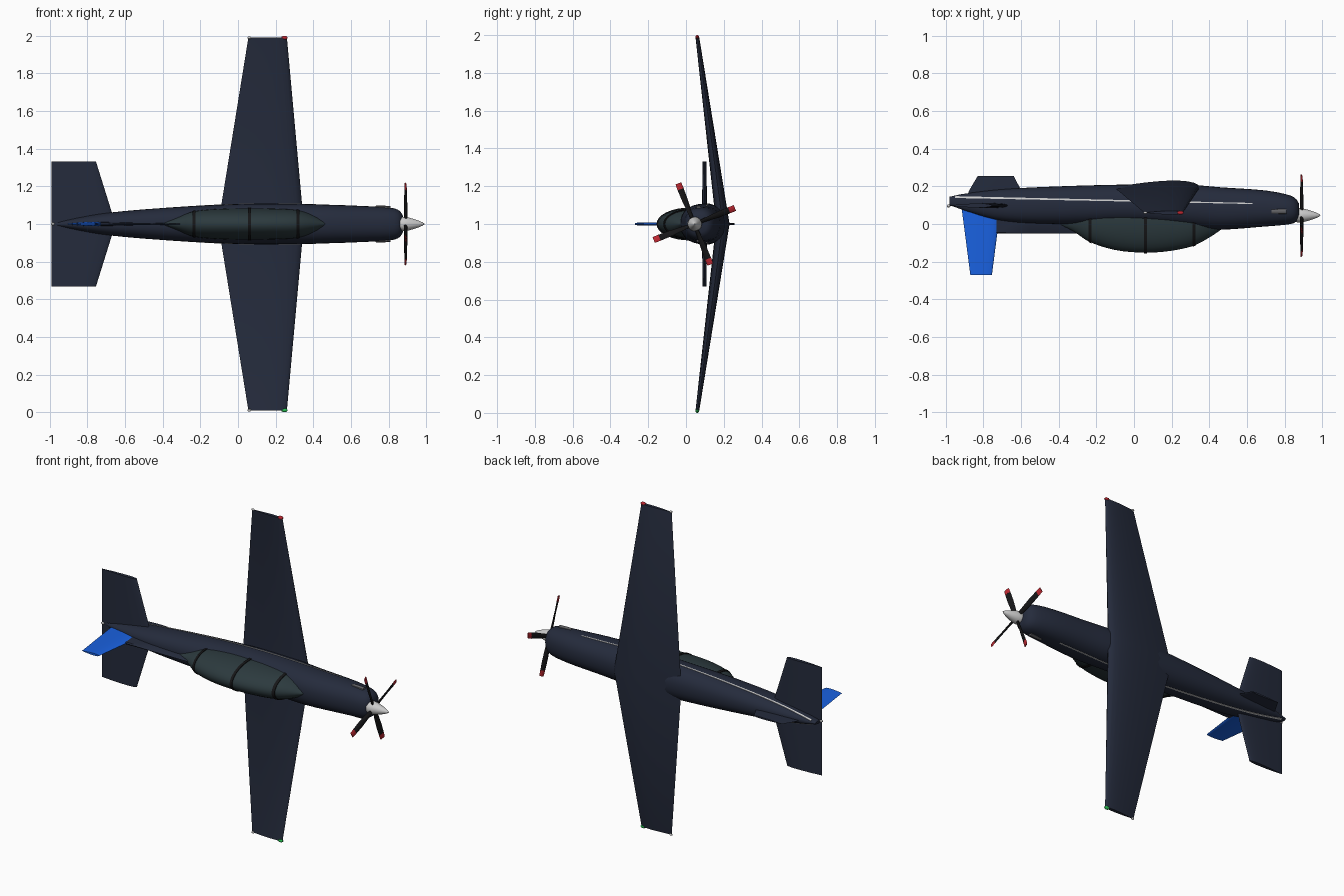
import bpy, bmesh, math
from mathutils import Vector

if "Cube" in bpy.data.objects:
    bpy.data.objects.remove(bpy.data.objects["Cube"])


def material(name, *rgb):
    m = bpy.data.materials.new(name)
    m.diffuse_color = (*rgb, 1)
    m.use_nodes = True
    m.node_tree.nodes["Principled BSDF"].inputs["Base Color"].default_value = m.diffuse_color
    return m


NAVY = material("navy", 0.018, 0.024, 0.045)
GLASS = material("glass", 0.025, 0.042, 0.048)
BLACK = material("black", 0.008, 0.008, 0.009)
BLUE = material("blue", 0.01, 0.12, 0.75)
RED = material("red", 0.5, 0.02, 0.03)
GREEN = material("green", 0.02, 0.5, 0.08)
WHITE = material("white", 0.75, 0.75, 0.75)
STEEL = material("steel", 0.12, 0.12, 0.13)


def loft(name, rings, mat, angle=35):
    """Skin a list of equal-length point rings and cap both ends."""
    bm = bmesh.new()
    vs = [[bm.verts.new(p) for p in r] for r in rings]
    n = len(vs[0])
    for a, b in zip(vs, vs[1:]):
        for i in range(n):
            bm.faces.new((a[i], a[(i + 1) % n], b[(i + 1) % n], b[i]))
    bm.faces.new(vs[0])
    bm.faces.new(vs[-1])
    bmesh.ops.recalc_face_normals(bm, faces=bm.faces)
    me = bpy.data.meshes.new(name)
    bm.to_mesh(me)
    bm.free()
    ob = bpy.data.objects.new(name, me)
    bpy.context.collection.objects.link(ob)
    me.materials.append(mat)
    bpy.ops.object.select_all(action='DESELECT')
    ob.select_set(True)
    bpy.context.view_layer.objects.active = ob
    bpy.ops.object.shade_smooth_by_angle(angle=math.radians(angle))
    return ob


def spow(v, p):
    return math.copysign(abs(v) ** p, v)


def oval(x, yc, hy, hz, p=1.0, n=32, zc=1.0):
    return [(x, yc + hy * spow(math.cos(t), p), zc + hz * spow(math.sin(t), p))
            for t in (2 * math.pi * i / n for i in range(n))]


def interp(table, x):
    """Smoothly sample (x, a, b, ...) rows."""
    for i in range(len(table) - 1):
        p, q = table[i], table[i + 1]
        if x <= q[0] or i == len(table) - 2:
            o, r = table[max(i - 1, 0)], table[min(i + 2, len(table) - 1)]
            h = q[0] - p[0]
            f = min(max((x - p[0]) / h, 0), 1)
            out = []
            for k in range(1, len(p)):
                m0 = (q[k] - o[k]) / (q[0] - o[0]) * h
                m1 = (r[k] - p[k]) / (r[0] - p[0]) * h
                out.append((2*f**3 - 3*f**2 + 1) * p[k] + (f**3 - 2*f**2 + f) * m0
                           + (3*f**2 - 2*f**3) * q[k] + (f**3 - f**2) * m1)
            return out


# Fuselage: x, upper y, lower y, half width
P = 0.88
FUS = [(-0.98, 0.10, 0.145, 0.008), (-0.94, 0.085, 0.155, 0.018), (-0.72, 0.02, 0.183, 0.056),
       (-0.4, 0.0, 0.2, 0.085), (0.0, 0.0, 0.21, 0.106), (0.3, -0.02, 0.208, 0.107),
       (0.46, -0.03, 0.195, 0.103), (0.7, -0.013, 0.178, 0.094), (0.82, -0.002, 0.155, 0.085),
       (0.86, 0.01, 0.135, 0.07), (0.876, 0.035, 0.11, 0.045)]


def fus_ring(x):
    a, b, w = interp(FUS, x)
    return oval(x, (a + b) / 2, (b - a) / 2, w, P)


xs = [-0.98 + 0.06 * i for i in range(30)] + [0.8, 0.83, 0.85, 0.865, 0.876]
loft("fuselage", [fus_ring(x) for x in xs], NAVY, 50)


def side_z(x, y):
    a, b, w = interp(FUS, x)
    c = min(abs(y - (a + b) / 2) / ((b - a) / 2), 1) ** (1 / P)
    return w * math.sqrt(1 - c * c) ** P


# Side stripes and exhaust stubs on both flanks
for s, side in ((1, "left"), (-1, "right")):
    rings = []
    for i in range(41):
        x = -0.95 + 1.58 * i / 40
        y = 0.143 - 0.034 * i / 40
        h = 0.003 + 0.002 * (1 - i / 40)
        z0, z1 = side_z(x, y - h), side_z(x, y + h)
        rings.append([(x, y - h, 1 + s * (z0 - 0.004)), (x, y - h, 1 + s * (z0 + 0.002)),
                      (x, y + h, 1 + s * (z1 + 0.002)), (x, y + h, 1 + s * (z1 - 0.004))])
    loft(side + "_stripe", rings, WHITE)
    loft(side + "_exhaust", [oval(x, 0.067, r, r * 0.9, 0.8, 12, 1 + s * z) for x, r, z in
         ((0.73, 0.011, 0.087), (0.77, 0.013, 0.086), (0.81, 0.013, 0.084))], STEEL)

# Canopy: x, upper y, half width, with three hoops
CAN = [(-0.4, 0.0, 0.006), (-0.32, -0.04, 0.035), (-0.24, -0.093, 0.066), (-0.1, -0.138, 0.08),
       (0.06, -0.152, 0.083), (0.2, -0.142, 0.081), (0.32, -0.114, 0.073), (0.41, -0.066, 0.045),
       (0.47, -0.025, 0.01)]


def can_ring(x, grow=0.0):
    t, w = interp(CAN, x)
    return oval(x, 0.02, 0.02 - t + grow, w + grow)


loft("canopy", [can_ring(-0.4 + 0.87 * i / 36) for i in range(37)], GLASS, 50)
for i, x in enumerate((-0.235, 0.06, 0.32)):
    loft("canopy_hoop_%d" % (i + 1), [can_ring(x - 0.008, 0.004), can_ring(x + 0.008, 0.004)], BLACK)


def foil(te, le, thick, n=12):
    """Aerofoil outline as (x, offset) pairs."""
    pts = []
    for i in range(2 * n):
        t = math.pi * i / n
        u = (1 - math.cos(t)) / 2
        h = 5.0 * (0.2969 * math.sqrt(u) - 0.126 * u - 0.3516 * u**2 + 0.2843 * u**3 - 0.1036 * u**4)
        pts.append((le + (te - le) * u, thick * (h if i <= n else -h)))
    return pts


def surface(name, secs, mat, vertical=False):
    """Sections: te, le, thickness, y, z."""
    rings = [[(x, y, z + o) if vertical else (x, y + o, z) for x, o in foil(te, le, th)]
             for te, le, th, y, z in secs]
    return loft(name, rings, mat)


# Wing, tailplane, fin and ventral fin
tip = (0.055, 0.26, 0.02, 0.06)
surface("wing", [(*tip, 0.01), (-0.105, 0.35, 0.072, 0.195, 1.0), (*tip, 1.99)], NAVY)
surface("tailplane", [(-0.99, -0.755, 0.022, 0.098, 0.668), (-0.99, -0.67, 0.026, 0.098, 0.94),
                      (-0.99, -0.67, 0.026, 0.098, 1.06), (-0.99, -0.755, 0.022, 0.098, 1.332)], NAVY)
surface("fin", [(-0.917, -0.7, 0.024, 0.09, 1), (-0.905, -0.72, 0.022, 0.0, 1),
                (-0.87, -0.755, 0.013, -0.27, 1)], BLUE, True)
surface("ventral_fin", [(-0.89, -0.59, 0.014, 0.14, 1), (-0.875, -0.6, 0.014, 0.18, 1),
                        (-0.83, -0.64, 0.01, 0.256, 1)], NAVY, True)

# Dorsal spine running from canopy to fin
loft("dorsal_spine", [[(x, 0.05, 1 - w), (x, 0.05, 1 + w), (x, -0.045, 1 + w * 0.6), (x, -0.05, 1),
                       (x, -0.045, 1 - w * 0.6)] for x, w in ((-0.3, 0.004), (-0.55, 0.008), (-0.73, 0.012))], NAVY)


def along_x(name, prof, mat, y, z):
    loft(name, [oval(x, y, r, r, n=24, zc=z) for x, r in prof], mat, 50)


# Spinner and tip/tail lights
along_x("spinner", [(0.86, 0.036), (0.88, 0.038), (0.9, 0.036), (0.93, 0.028), (0.96, 0.018),
                    (0.98, 0.009), (0.99, 0.002)], WHITE, 0.046, 1)
for z, s, m, side in ((1.99, 1, RED, "left"), (0.01, -1, GREEN, "right")):
    along_x(side + "_tip_light", [(0.232, 0.005), (0.24, 0.01), (0.255, 0.01), (0.263, 0.004)], m, 0.06, z)
    along_x(side + "_rear_light", [(0.05, 0.002), (0.055, 0.006), (0.065, 0.006), (0.07, 0.002)], WHITE, 0.06, z)
along_x("tail_light", [(-0.995, 0.003), (-0.99, 0.007), (-0.98, 0.007), (-0.975, 0.003)], WHITE, 0.096, 1)

# Propeller: four twisted blades with red tips
def blade(name, ang, secs, mat):
    d = Vector((0, math.cos(ang), math.sin(ang)))
    e = Vector((0, -math.sin(ang), math.cos(ang)))
    hub = Vector((0.891, 0.044, 1))
    rings = []
    for r, chord, thick, tw in secs:
        u = e * math.cos(tw) + Vector((math.sin(tw), 0, 0))
        v = Vector((math.cos(tw), 0, 0)) - e * math.sin(tw)
        rings.append([hub + d * r + u * (chord / 2 * math.cos(k * math.pi / 4))
                      + v * (thick / 2 * math.sin(k * math.pi / 4)) for k in range(8)])
    loft(name, rings, mat)


for i in range(4):
    a = math.radians(21.5 + 90 * i)
    blade("blade_%d" % (i + 1), a, [(0.02, 0.018, 0.016, 0.9), (0.07, 0.028, 0.012, 0.65),
                                    (0.14, 0.035, 0.009, 0.45), (0.2, 0.035, 0.007, 0.3)], BLACK)
    blade("blade_tip_%d" % (i + 1), a, [(0.198, 0.036, 0.008, 0.3), (0.231, 0.033, 0.006, 0.25)], RED)
